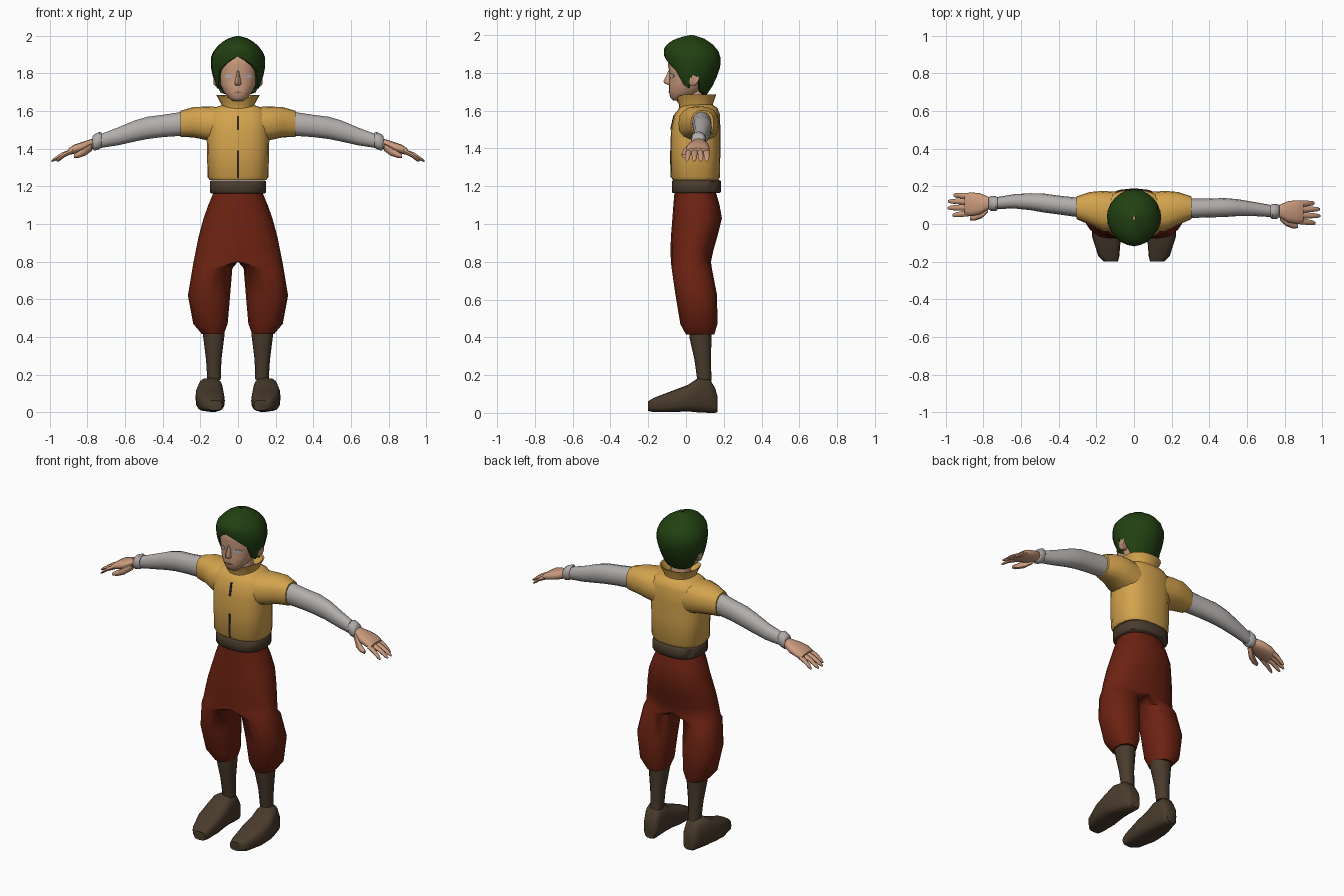
import bpy, bmesh, math
from mathutils import Vector

if "Cube" in bpy.data.objects:
    bpy.data.objects.remove(bpy.data.objects["Cube"])


def material(name, rgb):
    m = bpy.data.materials.new(name)
    m.diffuse_color = (*rgb, 1)
    m.use_nodes = True
    m.node_tree.nodes["Principled BSDF"].inputs["Base Color"].default_value = m.diffuse_color
    return m


YELLOW = material("yellow cloth", (0.66, 0.37, 0.075))
RED = material("red cloth", (0.15, 0.016, 0.006))
BROWN = material("brown leather", (0.068, 0.044, 0.026))
GREY = material("grey linen", (0.44, 0.42, 0.41))
SKIN = material("skin", (0.60, 0.33, 0.21))
GREEN = material("green hair", (0.016, 0.052, 0.006))
EYE = material("pale eye", (0.45, 0.42, 0.44))
LIP = material("lip", (0.33, 0.13, 0.09))
DARK = material("dark seam", (0.02, 0.018, 0.016))


def power(v, e):
    return math.copysign(abs(v) ** (2 / e), v)


def ring(axis, pos, a0, a1, b0, b1, n=16, e=2.3):
    """Rounded cross-section at pos along axis, spanning a0..a1 by b0..b1."""
    pts = []
    for i in range(n):
        t = 2 * math.pi * i / n
        a = (a0 + a1) / 2 + (a1 - a0) / 2 * power(math.cos(t), e)
        b = (b0 + b1) / 2 + (b1 - b0) / 2 * power(math.sin(t), e)
        pts.append(Vector({"x": (pos, a, b), "y": (a, pos, b), "z": (a, b, pos)}[axis]))
    return pts


def finish(name, bm, mat, mirror=False, angle=50):
    bmesh.ops.recalc_face_normals(bm, faces=bm.faces)
    mesh = bpy.data.meshes.new(name)
    bm.to_mesh(mesh)
    bm.free()
    mesh.materials.append(mat)
    ob = bpy.data.objects.new(name, mesh)
    bpy.context.collection.objects.link(ob)
    bpy.ops.object.select_all(action="DESELECT")
    ob.select_set(True)
    bpy.context.view_layer.objects.active = ob
    bpy.ops.object.shade_smooth_by_angle(angle=math.radians(angle))
    if mirror:
        ob.modifiers.new("mirror", "MIRROR")
    return ob


def loft(name, rings, mat, caps=True, mirror=False, seam=False, angle=50):
    bm = bmesh.new()
    rows = [[bm.verts.new(p) for p in r] for r in rings]
    n = len(rows[0])
    for r, s in zip(rows, rows[1:]):
        for i in range(n):
            q = (r[i], r[(i + 1) % n], s[(i + 1) % n], s[i])
            if not (seam and all(v.co.x < 1e-5 for v in q)):  # centre plane stays open
                bm.faces.new(q)
    if caps:
        bm.faces.new(rows[0])
        bm.faces.new(rows[-1])
    return finish(name, bm, mat, mirror, angle)


def lerp(table, z):
    """Interpolate rows of (z, values...) at height z."""
    if z <= table[0][0]:
        return table[0][1:]
    for p, q in zip(table, table[1:]):
        if z <= q[0]:
            f = (z - p[0]) / (q[0] - p[0])
            return [a + (b - a) * f for a, b in zip(p[1:], q[1:])]
    return table[-1][1:]


# Trousers: one half, the hips open on the centre plane, mirrored
def trouser_ring(z, xin, xout, y0, y1):
    yc, ry = (y0 + y1) / 2, (y1 - y0) / 2
    cx = (xin + xout) / 2 if xin > 0 else 0
    pts = []
    for i in range(16):
        t = -math.pi / 2 + 2 * math.pi * i / 16
        x = cx + (xout - cx) * power(math.cos(t), 2.3) if i not in (0, 8) else cx
        if i > 8:
            x = cx + (cx - xin) * power(math.cos(t), 2.3) if xin > 0 else 0
        pts.append(Vector((x, yc + ry * power(math.sin(t), 2.3), z)))
    return pts


loft("trousers", [trouser_ring(*r) for r in (
    (1.18, 0, .125, -.06, .155), (1.10, 0, .158, -.067, .178), (1.03, 0, .183, -.072, .19),
    (0.93, 0, .21, -.08, .165), (0.86, 0, .224, -.082, .145), (0.80, 0, .236, -.08, .132),
    (0.765, .03, .242, -.076, .137), (0.62, .042, .266, -.055, .165),
    (0.47, .055, .238, -.03, .166), (0.415, .075, .192, .0, .15))],
    RED, mirror=True, seam=True)

# Lower legs and shoes
loft("lower_leg", [ring("z", z, *r, n=12) for z, *r in (
    (.46, .07, .187, .015, .14), (.40, .073, .185, .018, .135),
    (.28, .088, .17, .045, .132), (.17, .092, .163, .06, .135))], BROWN, mirror=True)
loft("shoe", [ring("y", y, *r, n=16, e=3.2) for y, *r in (
    (-.20, .085, .16, .01, .062), (-.17, .078, .19, .004, .08), (-.07, .07, .222, .004, .118),
    (.01, .075, .226, .008, .148), (.06, .08, .215, .003, .182),
    (.125, .085, .19, 0, .18), (.155, .09, .178, 0, .13), (.167, .10, .165, .005, .085))],
    BROWN, mirror=True)

# Belt
loft("belt", [ring("z", z, -x, x, y0, y1, 20, 2.6) for z, x, y0, y1 in (
    (1.163, .142, -.068, .178), (1.17, .15, -.075, .186),
    (1.225, .15, -.075, .186), (1.232, .142, -.068, .178))], BROWN)

# Shirt body with short sleeves
SHIRT = ((1.233, .15, -.07, .172), (1.25, .162, -.08, .18), (1.40, .165, -.082, .182),
         (1.50, .168, -.08, .182), (1.58, .165, -.062, .18), (1.615, .135, -.035, .165),
         (1.632, .085, -.01, .14))
loft("shirt_body", [ring("z", z, -x, x, y0, y1, 20, 2.6) for z, x, y0, y1 in SHIRT], YELLOW)
loft("shirt_sleeve", [ring("x", *r, n=16, e=2.4) for r in (
    (.08, -.04, .17, 1.42, 1.622), (.165, -.04, .176, 1.445, 1.624),
    (.235, -.005, .17, 1.46, 1.622), (.305, .026, .147, 1.463, 1.602))], YELLOW, mirror=True)

# Flared collar, dipping at the front
collar = [ring("z", z, -x, x, y0, y1, 20) for z, x, y0, y1 in (
    (1.605, .085, -.035, .14), (1.635, .088, -.038, .142), (1.685, .115, -.052, .16),
    (1.683, .107, -.044, .152), (1.625, .07, -.01, .12))]
for r in collar[2:4]:
    for p in r:
        p.z -= .03 * max(0, 1 - abs(p.x) / .09) if p.y < .05 else 0
loft("collar", collar, YELLOW, caps=False, angle=40)


# Thin plate that follows a curved front given by y = surface(x, z)
def plate(name, outline, surface, mat, mirror=False):
    bm = bmesh.new()
    front = [bm.verts.new((x, surface(x, z) - .004, z)) for x, z in outline]
    back = [bm.verts.new((x, surface(x, z) + .004, z)) for x, z in outline]
    n = len(front)
    bm.faces.new(front)
    bm.faces.new(back)
    for i in range(n):
        bm.faces.new((front[i], front[(i + 1) % n], back[(i + 1) % n], back[i]))
    return finish(name, bm, mat, mirror, 30)


def front_of(table, e):
    def surface(x, z):
        rx, y0, y1 = lerp(table, z)
        return (y0 + y1) / 2 - (y1 - y0) / 2 * max(0, 1 - (abs(x) / rx) ** e) ** (1 / e)
    return surface


for low, high in ((1.245, 1.39), (1.50, 1.575)):
    plate("shirt_seam", [(-.006, low), (.006, low), (.006, high), (-.006, high)],
          front_of(SHIRT, 2.6), DARK)

# Arms, cuffs and hands; one arm is held slightly further back
for side, back, label in ((1, 0, "left"), (-1, .042, "right")):
    def limb(name, rows, mat, n=12, e=2.2):
        rings = []
        for r in rows:
            rings.append([Vector((side * p.x, p.y + back * min(1, max(0, (p.x - .25) / .4)), p.z))
                          for p in ring("x", *r, n=n, e=e)])
        loft(label + "_" + name, rings, mat)

    limb("arm", ((.26, .035, .138, 1.475, 1.595), (.31, .032, .135, 1.468, 1.594),
                 (.40, .035, .135, 1.462, 1.58), (.48, .037, .138, 1.452, 1.57),
                 (.55, .042, .132, 1.438, 1.55), (.64, .042, .117, 1.418, 1.512),
                 (.745, .036, .098, 1.402, 1.472)), GREY)
    limb("cuff", ((.725, .034, .10, 1.408, 1.485), (.735, .026, .106, 1.398, 1.49),
                  (.762, .028, .106, 1.39, 1.478), (.772, .036, .10, 1.397, 1.468)), GREY)
    limb("palm", ((.75, .045, .092, 1.408, 1.455), (.785, .03, .107, 1.394, 1.45),
                  (.82, .008, .122, 1.384, 1.438), (.87, 0, .126, 1.374, 1.422),
                  (.90, .004, .12, 1.366, 1.402)), SKIN, 12, 2.6)
    limb("thumb", ((.775, .02, .06, 1.39, 1.43), (.81, -.012, .03, 1.364, 1.412),
                   (.845, -.024, .01, 1.352, 1.388), (.872, -.022, -.002, 1.35, 1.37)), SKIN, 8)
    for y, spread, length in ((.016, -.012, .965), (.047, -.004, .99),
                              (.077, .002, .988), (.107, .004, .96)):
        rows = []
        for f, z, r in ((0, 1.388, .017), (.5, 1.368, .015), (.85, 1.345, .012), (1, 1.335, .006)):
            c = y + spread * f
            rows.append((.88 + (length - .88) * f, c - r, c + r, z - r * .8, z + r * .8))
        limb("finger", rows, SKIN, 8)

# Neck and head
loft("neck", [ring("z", z, -x, x, y0, y1, 12) for z, x, y0, y1 in (
    (1.60, .065, -.01, .12), (1.65, .055, -.002, .108), (1.75, .055, 0, .11))], SKIN)
HEAD = ((1.655, .03, -.07, -.01), (1.67, .05, -.084, .03), (1.70, .075, -.09, .08),
        (1.74, .094, -.09, .11), (1.79, .105, -.086, .13), (1.84, .108, -.095, .14),
        (1.90, .105, -.09, .14), (1.95, .06, -.04, .10))
loft("head", [ring("z", z, -x, x, y0, y1, 24, 2.2) for z, x, y0, y1 in HEAD], SKIN)
face = front_of(HEAD, 2.2)
loft("nose", [ring("z", z, -x, x, y0, -.07, 8, 2) for z, x, y0 in (
    (1.735, .012, -.095), (1.745, .018, -.114), (1.755, .016, -.12),
    (1.79, .009, -.103), (1.815, .007, -.092))], SKIN)
plate("eye", [(.05 + .022 * math.cos(k * math.pi / 5), 1.785 + .011 * math.sin(k * math.pi / 5))
              for k in range(10)], face, EYE, True)
plate("mouth", [(-.026, 1.70), (0, 1.694), (.026, 1.70), (0, 1.705)], face, LIP)
loft("ear", [ring("x", *r, n=10, e=2) for r in (
    (.09, .015, .06, 1.735, 1.80), (.118, .01, .066, 1.728, 1.808),
    (.13, .022, .068, 1.74, 1.805))], SKIN, mirror=True)

# Hair cap: profile by height, hairline by angle from the front
HAIR = ((1.67, .10, -.03, .10), (1.72, .115, -.055, .135), (1.77, .132, -.08, .16),
        (1.84, .145, -.105, .184), (1.89, .143, -.116, .184), (1.93, .124, -.118, .165),
        (1.965, .088, -.085, .125), (1.988, .048, -.035, .085), (2.0, .006, .02, .04))
HAIRLINE = ((0, 1.89), (15, 1.872), (30, 1.845), (45, 1.815), (60, 1.735), (75, 1.72),
            (90, 1.79), (105, 1.775), (120, 1.70), (150, 1.685), (180, 1.68))
hair, CENTRE = [], .035
for step in range(10):
    f = min(step, 8) / 8
    row = []
    for i in range(24):
        t = math.radians(i * 15)
        line = lerp(HAIRLINE, min(i * 15, 360 - i * 15))[0]
        z = 2.0 + (line - 2.0) * f ** 1.35
        rx, y0, y1 = lerp(HAIR, z)
        reach = CENTRE - y0 if math.cos(t) > 0 else y1 - CENTRE
        k = .8 if step == 9 else 1  # last row turns in under the hair
        row.append(Vector((k * rx * power(math.sin(t), 2.0),
                           CENTRE - k * reach * power(math.cos(t), 1.9), z)))
    hair.append(row)
loft("hair", hair, GREEN, caps=False, angle=55)
